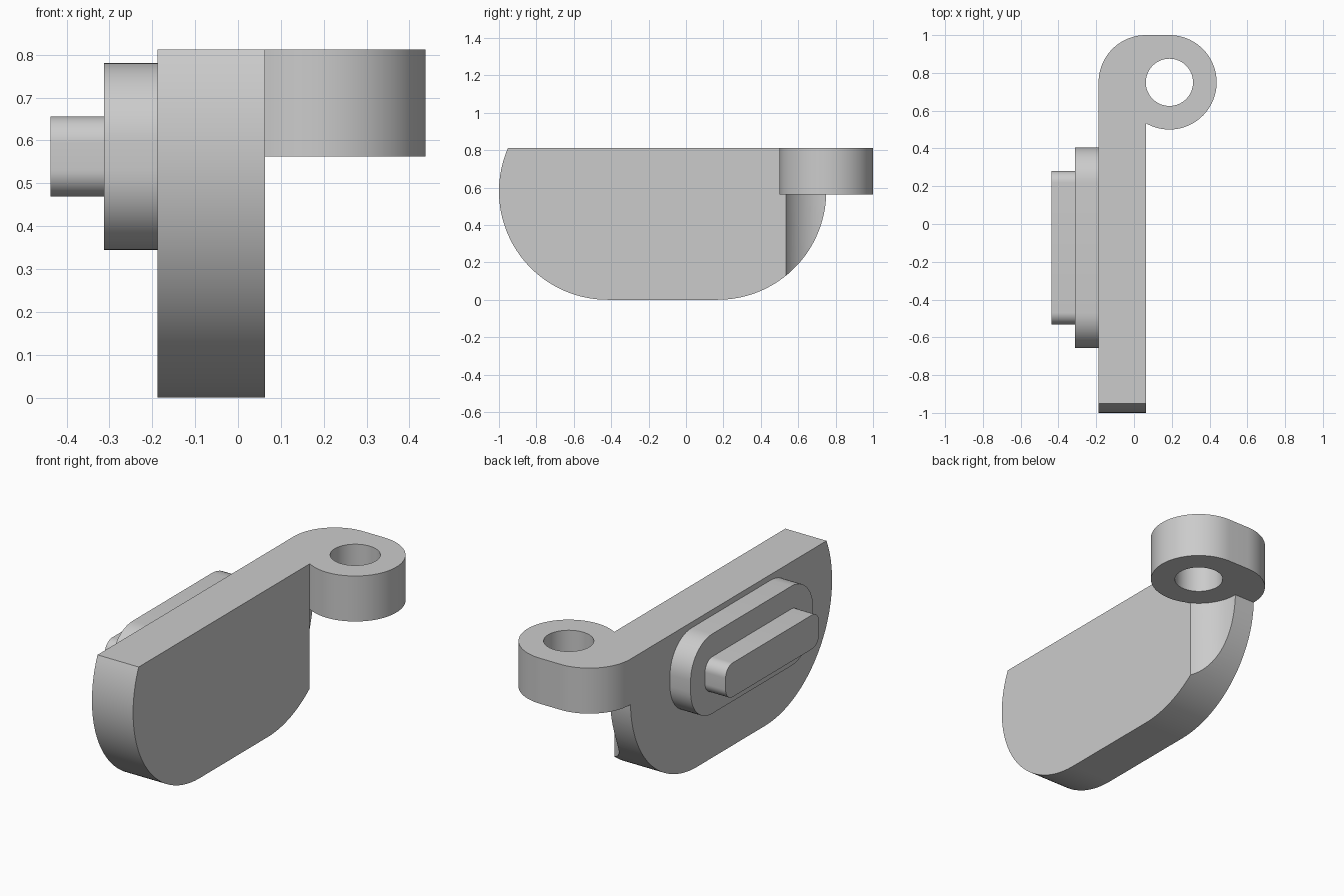
import bpy, bmesh, math
from mathutils import Vector

if "Cube" in bpy.data.objects:
    bpy.data.objects.remove(bpy.data.objects["Cube"], do_unlink=True)

grey = bpy.data.materials.new("plain_grey")
grey.use_nodes = True
grey.diffuse_color = (0.6, 0.6, 0.6, 1)
grey.node_tree.nodes["Principled BSDF"].inputs["Base Color"].default_value = (0.6, 0.6, 0.6, 1)


def arc(cx, cy, r, start, end, steps=32):
    """Points on an arc, angles in degrees."""
    angles = [math.radians(start + (end - start) * i / steps) for i in range(steps + 1)]
    return [(cx + r * math.cos(a), cy + r * math.sin(a)) for a in angles]


def prism(name, outline, low, high, axis):
    """Extrude a 2D outline along x (outline in y, z) or z (outline in x, y)."""
    place = (lambda p: Vector((low, *p))) if axis == "x" else (lambda p: Vector((*p, low)))
    shift = Vector((high - low, 0, 0)) if axis == "x" else Vector((0, 0, high - low))
    bm = bmesh.new()
    face = bm.faces.new([bm.verts.new(place(p)) for p in outline])
    new = bmesh.ops.extrude_face_region(bm, geom=[face])["geom"]
    bmesh.ops.translate(bm, vec=shift, verts=[v for v in new if isinstance(v, bmesh.types.BMVert)])
    bmesh.ops.recalc_face_normals(bm, faces=bm.faces)
    mesh = bpy.data.meshes.new(name)
    bm.to_mesh(mesh)
    bm.free()
    mesh.materials.append(grey)
    ob = bpy.data.objects.new(name, mesh)
    bpy.context.collection.objects.link(ob)
    return ob


def combine(target, tool, operation):
    """Apply a boolean and remove the tool."""
    mod = target.modifiers.new(operation, "BOOLEAN")
    mod.operation, mod.solver, mod.object = operation, "EXACT", tool
    bpy.context.view_layer.objects.active = target
    bpy.ops.object.modifier_apply(modifier=mod.name)
    bpy.data.objects.remove(tool, do_unlink=True)


def rounded_rect(cy, cz, half_y, half_z, r):
    points = []
    for sy, sz, start in ((1, 1, 0), (-1, 1, 90), (-1, -1, 180), (1, -1, 270)):
        points += arc(cy + sy * (half_y - r), cz + sz * (half_z - r), r, start, start + 90, 12)
    return points


LEFT, RIGHT, TOP, LUG_Z = -0.1875, 0.0625, 0.8125, 0.5625
EYE_X, EYE_Y, EYE_R = 0.1875, 0.75, 0.25
R = 0.58                                     # big lower corner radius
lean = math.degrees(math.asin((TOP - R) / R))  # front arc carries on up to the top

# Upright plate with rounded lower corners
profile = arc(R - 1, R, R, 180 - lean, 270, 48) + arc(EYE_Y - R, R, R, 270, 360, 40)
plate = prism("plate", profile + [(EYE_Y, TOP)], LEFT, RIGHT, "x")

# Round relief in the plate below the eye
relief = prism("relief_cutter", arc(EYE_X, EYE_Y, EYE_R, 240, 600, 96)[:-1], -0.1, LUG_Z, "z")
combine(plate, relief, "DIFFERENCE")

# Lug that sweeps round the back into the eye
neck_y = EYE_Y - EYE_R * math.sin(math.radians(60))
outline = [(LEFT, neck_y)] + arc(RIGHT, EYE_Y, EYE_R, 180, 90, 24) + arc(EYE_X, EYE_Y, EYE_R, 90, -120, 56)
lug = prism("lug", outline, LUG_Z, TOP, "z")
combine(plate, lug, "UNION")

# Hole through the eye
hole = prism("hole_cutter", arc(EYE_X, EYE_Y, 0.125, 0, 360, 64)[:-1], 0.4, 1, "z")
combine(plate, hole, "DIFFERENCE")

# Stepped rounded pads on the outer face
outer_pad = prism("outer_pad", rounded_rect(-0.125, LUG_Z, 0.53125, 0.21875, 0.1875), -0.3125, LEFT, "x")
inner_pad = prism("inner_pad", rounded_rect(-0.125, LUG_Z, 0.40625, 0.09375, 0.0625), -0.4375, -0.3125, "x")

# Smooth curves, sharp edges
for ob in (plate, outer_pad, inner_pad):
    bpy.ops.object.select_all(action="DESELECT")
    ob.select_set(True)
    bpy.context.view_layer.objects.active = ob
    bpy.ops.object.shade_smooth_by_angle(angle=math.radians(20))
